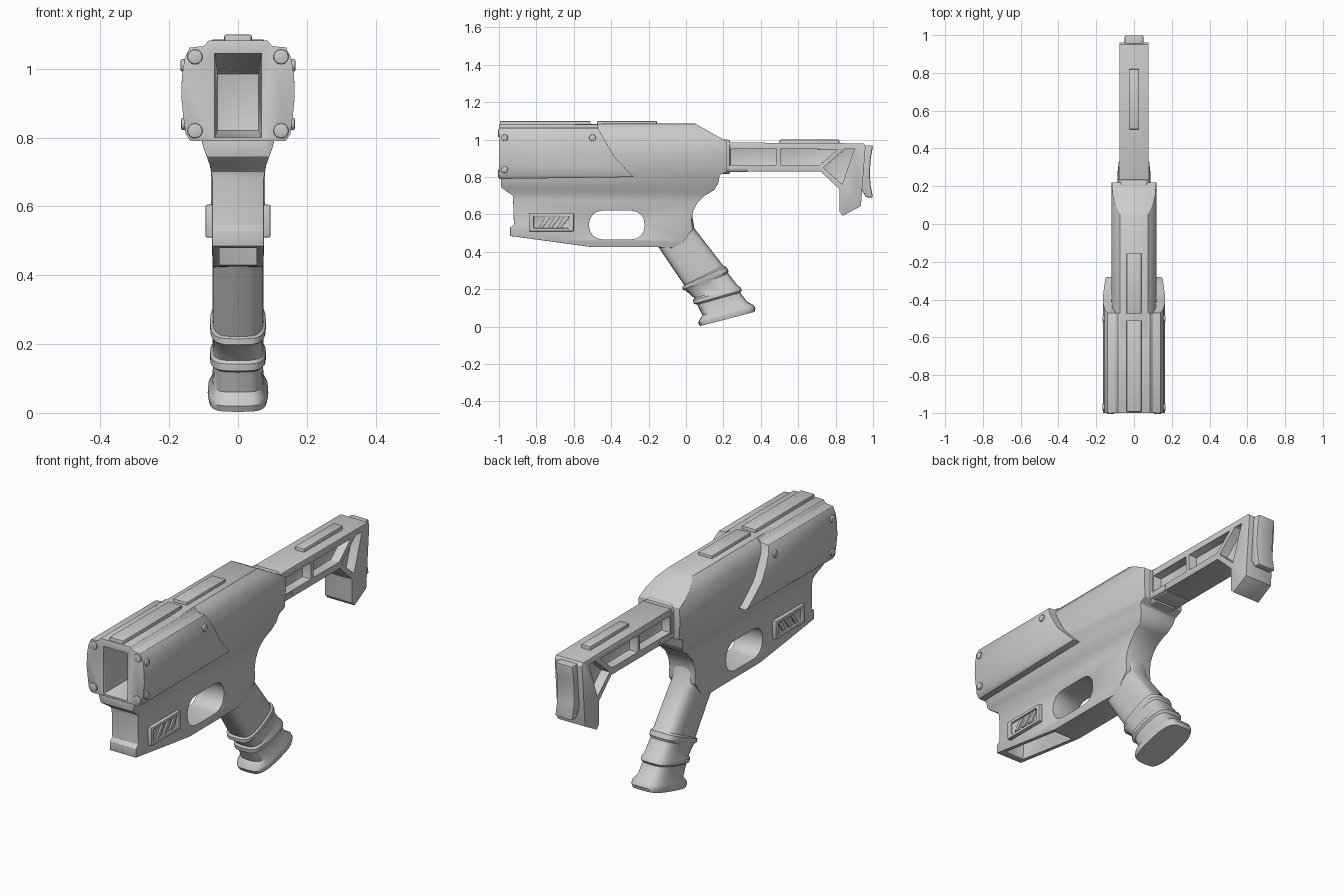
import bpy, bmesh, math
from mathutils import Vector

if "Cube" in bpy.data.objects:
    bpy.data.objects.remove(bpy.data.objects["Cube"])


def loft(name, sections):
    """Skin a list of equal-length rings and cap both ends."""
    bm = bmesh.new()
    rings = [[bm.verts.new(p) for p in s] for s in sections]
    n = len(rings[0])
    for a, b in zip(rings, rings[1:]):
        for i in range(n):
            bm.faces.new((a[i], a[(i + 1) % n], b[(i + 1) % n], b[i]))
    bm.faces.new(rings[0])
    bm.faces.new(rings[-1][::-1])
    bmesh.ops.recalc_face_normals(bm, faces=bm.faces)
    me = bpy.data.meshes.new(name)
    bm.to_mesh(me)
    bm.free()
    ob = bpy.data.objects.new(name, me)
    bpy.context.collection.objects.link(ob)
    return ob


def side_prism(name, yz, x0, x1):
    return loft(name, [[(x, y, z) for y, z in yz] for x in (x0, x1)])


def front_prism(name, half, y0, y1):
    """Mirror a half cross-section (x, z) and extrude it along y."""
    ring = half + [(-x, z) for x, z in reversed(half)]
    return loft(name, [[(x, y, z) for x, z in ring] for y in (y0, y1)])


def rect(y0, y1, z0, z1):
    return [(y0, z0), (y1, z0), (y1, z1), (y0, z1)]


def apply(ob, mod):
    bpy.context.view_layer.objects.active = ob
    bpy.ops.object.modifier_apply(modifier=mod.name)


def boolean(ob, cutter, op='DIFFERENCE'):
    m = ob.modifiers.new("bool", 'BOOLEAN')
    m.operation, m.object, m.solver = op, cutter, 'EXACT'
    apply(ob, m)
    bpy.data.objects.remove(cutter)


def finish(ob, width=0.008, seg=2):
    if width:
        m = ob.modifiers.new("bevel", 'BEVEL')
        m.width, m.segments, m.limit_method = width, seg, 'ANGLE'
        m.angle_limit = math.radians(32)
        apply(ob, m)
    bpy.ops.object.select_all(action='DESELECT')
    ob.select_set(True)
    bpy.context.view_layer.objects.active = ob
    bpy.ops.object.shade_smooth_by_angle(angle=math.radians(35))


def bore():
    def ring(y, x, z0, z1):
        return [(-x, y, z0), (x, y, z0), (x, y, z1), (-x, y, z1)]
    return loft("bore_cutter", [ring(-1.05, .068, .8, 1.045), ring(-.75, .068, .8, 1.045),
                                ring(-.4, .06, .82, .985)])


# Main body: side outline intersected with a front cross-section
body = side_prism("body", [
    (-.985, 1.075), (-.99, .745), (-.925, .70), (-.92, .545), (-.94, .53), (-.94, .485),
    (-.5, .425), (-.15, .425), (-.04, .42), (.035, .52), (.03, .57), (.037, .615), (.06, .66),
    (.10, .70), (.15, .73), (.172, .765), (.18, .81), (.22, .83), (.22, .99), (.05, 1.085),
    (-.45, 1.085)], -.3, .3)
boolean(body, front_prism("body_section", [
    (.066, .3), (.075, .46), (.075, .68), (.082, .72), (.1, .77), (.113, .82), (.12, .92),
    (.115, 1.02), (.1, 1.055), (.075, 1.082), (.06, 1.2)], -1.2, .5), 'INTERSECT')

# Trigger opening with rounded ends, and the hollow under the nose
hole = []
for cy, cz, r, a0 in ((-.29, .535, .068, -90), (-.29, .552, .068, 0),
                      (-.45, .552, .068, 90), (-.45, .535, .068, 180)):
    hole += [(cy + r * math.cos(math.radians(a0 + a)), cz + r * math.sin(math.radians(a0 + a)))
             for a in (0, 22, 45, 68, 90)]
boolean(body, side_prism("hole_cutter", hole, -.3, .3))
boolean(body, side_prism("well_cutter", [(-.915, .3), (-.53, .3), (-.53, .68), (-.895, .68),
                                         (-.895, .52)], -.054, .054))
boolean(body, bore())
finish(body)

# Front shroud with swept-back side panels
shroud = side_prism("front_shroud", [
    (-1, .79), (-.28, .80), (-.38, .905), (-.47, 1.06), (-.47, 1.09), (-1, 1.09)], -.3, .3)
boolean(shroud, front_prism("shroud_section", [
    (.138, .7), (.138, .79), (.152, .81), (.16, .87), (.165, .92), (.163, .98), (.155, 1.03),
    (.14, 1.062), (.1, 1.066), (.085, 1.082), (.0845, 1.0821)], -1.2, .5), 'INTERSECT')
boolean(shroud, bore())
finish(shroud, .006)


# Grip: rings given by front point, rear point and half width
def grip_ring(f, r, w, n=28):
    f, r = Vector((0, *f)), Vector((0, *r))
    c, u = (f + r) / 2, (r - f) / 2
    out = []
    for i in range(n):
        a = 2 * math.pi * i / n
        ca, sa = math.cos(a), math.sin(a)
        p = c + u * math.copysign(abs(sa) ** .7, sa)
        p.x = w * math.copysign(abs(ca) ** .5, ca)
        out.append(p)
    return out


grip = loft("grip", [grip_ring(*s) for s in (
    ((-.2, .5), (.03, .61), .07), ((-.15, .43), (.045, .525), .074), ((-.01, .222), (.2, .325), .074),
    ((-.02, .215), (.215, .32), .081), ((-.018, .198), (.227, .298), .081),
    ((.0, .192), (.225, .285), .073), ((.045, .152), (.275, .222), .074),
    ((.038, .142), (.288, .212), .081), ((.042, .122), (.299, .195), .081),
    ((.06, .118), (.29, .182), .072), ((.088, .06), (.325, .135), .075),
    ((.07, .034), (.362, .115), .087), ((.065, .02), (.371, .098), .088),
    ((.075, .003), (.366, .079), .084))])
finish(grip, 0)

# Collar joining body and stock
collar = front_prism("stock_collar", [(.06, .815), (.085, .84), (.085, .975), (.065, 1.0)], .15, .235)
finish(collar)
sleeve = front_prism("stock_sleeve", [(.07, .826), (.083, .84), (.083, .86), (.07, .86)], .2, .33)
finish(sleeve, .004)

# Stock frame with recessed windows on both sides
stock = side_prism("stock", [
    (.18, .985), (.95, .98), (.96, .965), (.935, .645), (.84, .593), (.82, .615), (.82, .735),
    (.72, .83), (.18, .83)], -.078, .078)
windows = (rect(.24, .485, .865, .95),
           [(.505, .865), (.715, .865), (.81, .948), (.505, .95)],
           [(.735, .85), (.835, .76), (.90, .95), (.85, .95)])
for s in (-1, 1):
    for w in windows:
        boolean(stock, side_prism("window_cutter", w, s * .03, s * .2))
finish(stock, .007)

# Curved butt pad
pad = side_prism("butt_pad", [
    (.94, .97), (1.0, .97), (.988, .90), (.983, .83), (.986, .76), (1.0, .69), (.962, .692),
    (.93, .75)], -.05, .05)
finish(pad)

# Raised ribs along the top
for name, hw, y0, y1, z0, z1 in (("front_rib", .04, -.995, -.51, 1.06, 1.1),
                                 ("middle_rib", .04, -.475, -.155, 1.06, 1.1),
                                 ("stock_rib", .027, .5, .82, .96, 1.0)):
    finish(side_prism(name, rect(y0, y1, z0, z1), -hw, hw), .006)


# Domed bolts on the muzzle face and shroud sides
def bolt(name, loc, axis, r, depth=.02):
    bpy.ops.mesh.primitive_cylinder_add(vertices=20, radius=r, depth=depth, location=loc)
    ob = bpy.context.object
    ob.name = name
    ob.rotation_euler = Vector(axis).to_track_quat('Z', 'Y').to_euler()
    finish(ob, .005)


for s in (-1, 1):
    for z in (1.035, .82):
        bolt("muzzle_bolt", (s * .125, -.995, z), (0, -1, 0), .022)
    for y, z, x in ((-.97, 1.01, .155), (-.97, .84, .153), (-.5, 1.01, .155)):
        bolt("side_bolt", (s * x, y, z), (s, 0, 0), .018, .024)

    # Side vent plates with slanted bars
    plate = side_prism("vent_plate", rect(-.84, -.6, .51, .605), s * .06, s * .094)
    boolean(plate, side_prism("vent_cutter", rect(-.815, -.625, .526, .589), s * .084, s * .2))
    finish(plate, .004)
    for i in range(3):
        y = -.79 + i * .05
        bar = side_prism("vent_bar", [(y, .53), (y + .025, .53), (y + .065, .585), (y + .04, .585)],
                         s * .08, s * .092)
        finish(bar, .003)
